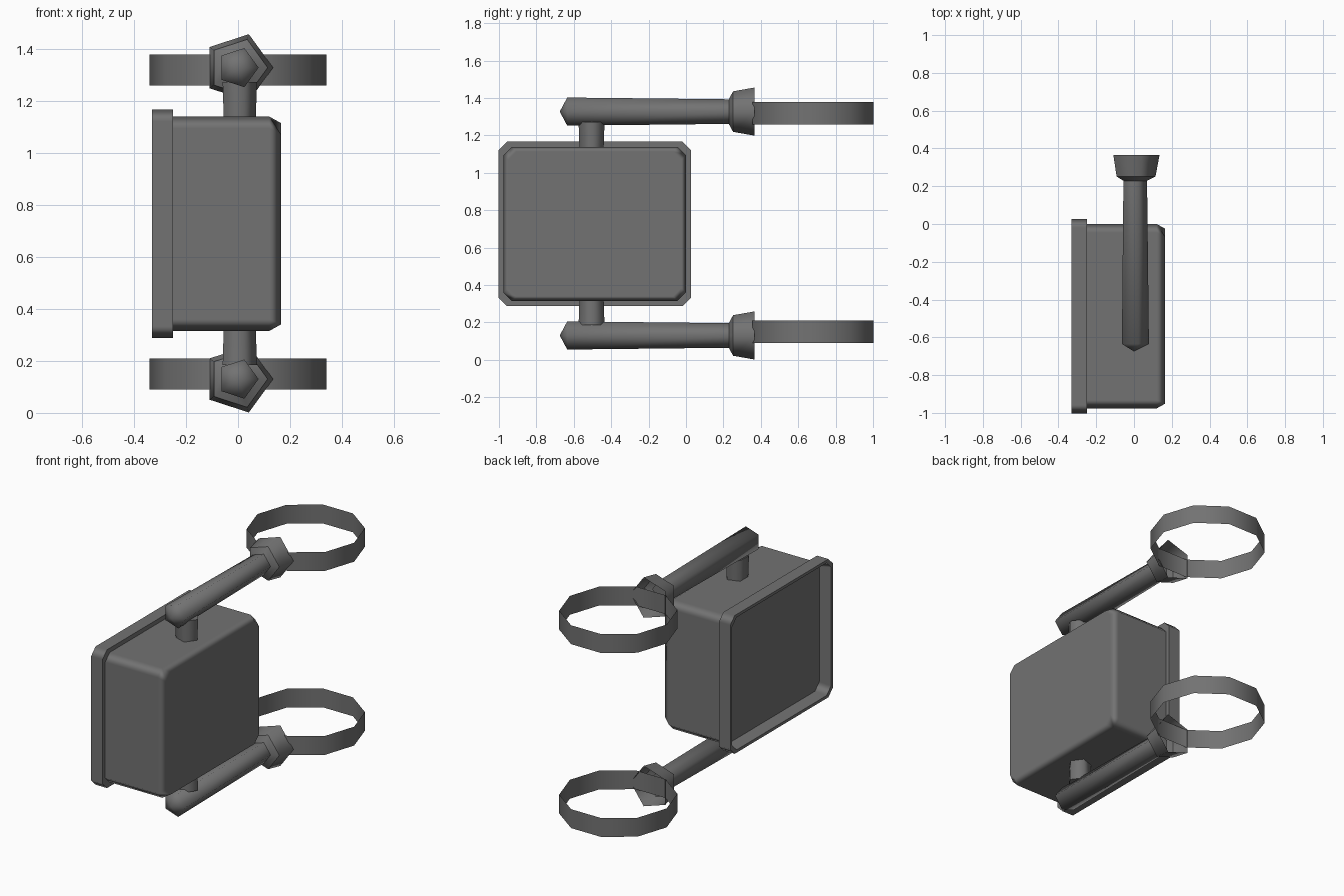
import bpy, bmesh, math
from mathutils import Vector

if "Cube" in bpy.data.objects:
    bpy.data.objects.remove(bpy.data.objects["Cube"])

# Dark grey paint
paint = bpy.data.materials.new("dark_grey")
paint.diffuse_color = (0.17, 0.17, 0.17, 1)
paint.use_nodes = True
paint.node_tree.nodes["Principled BSDF"].inputs["Base Color"].default_value = paint.diffuse_color


def loft(name, loops, cap_end=False, tip=None, smooth=80, crease=(), weighted=False):
    """Skin a series of equal-length point loops."""
    bm = bmesh.new()
    rows = [[bm.verts.new(p) for p in loop] for loop in loops]
    n = len(rows[0])
    for a, b in zip(rows, rows[1:]):
        for i in range(n):
            j = (i + 1) % n
            bm.faces.new((a[i], a[j], b[j], b[i]))
    if cap_end:
        bm.faces.new(rows[-1])
    if tip:
        t = bm.verts.new(tip)
        for i in range(n):
            bm.faces.new((rows[0][(i + 1) % n], rows[0][i], t))
    for k in crease:
        for i in range(n):
            bm.edges.get((rows[k][i], rows[k][(i + 1) % n])).smooth = False
    bmesh.ops.recalc_face_normals(bm, faces=bm.faces)
    mesh = bpy.data.meshes.new(name)
    bm.to_mesh(mesh)
    bm.free()
    mesh.materials.append(paint)
    ob = bpy.data.objects.new(name, mesh)
    bpy.context.collection.objects.link(ob)
    bpy.ops.object.select_all(action='DESELECT')
    ob.select_set(True)
    bpy.context.view_layer.objects.active = ob
    bpy.ops.object.shade_smooth_by_angle(angle=math.radians(smooth))
    if weighted:
        mod = ob.modifiers.new("flat_faces", 'WEIGHTED_NORMAL')
        mod.keep_sharp = True
        mod.weight = 100
    return ob


def octagon(x, inset, chamfer=0.045, grow=0.0):
    """Rectangle with cut corners in the yz plane, around the box centre."""
    cy, cz = -0.488, 0.727
    hy, hz = 0.488 + grow - inset, 0.412 + grow - inset
    c = chamfer
    pts = [(hy, hz - c), (hy - c, hz), (c - hy, hz), (-hy, hz - c),
           (-hy, c - hz), (c - hy, -hz), (hy - c, -hz), (hy, c - hz)]
    return [(x, cy + y, cz + z) for y, z in pts]


def ngon(n, r, center, axis):
    """Regular polygon around the given axis, first corner towards +x."""
    out = []
    for i in range(n):
        a = 2 * math.pi * i / n
        u, v = r * math.cos(a), r * math.sin(a)
        off = (u, 0, v) if axis == 'Y' else (u, v, 0)
        out.append(Vector(center) + Vector(off))
    return out


# Box body with softened outer edges
loft("housing_body", [octagon(-0.25, 0), octagon(0.12, 0), octagon(0.165, 0.025)],
     cap_end=True, smooth=70, weighted=True)

# Raised rim with a recessed panel on the -x side
loft("housing_rim", [octagon(-0.25, 0), octagon(-0.25, 0, grow=0.027),
                     octagon(-0.33, 0, grow=0.027), octagon(-0.33, 0, grow=0.009),
                     octagon(-0.255, 0, grow=-0.002)],
     cap_end=True, smooth=50, weighted=True)

# Upper and lower brackets: arm, flared cup, clamp ring, post
for side, z, ring_z, post_z in (("upper", 1.327, 1.318, (1.13, 1.272)),
                                ("lower", 0.13, 0.15, (0.325, 0.185))):
    loft(side + "_arm", [ngon(5, 0.079, (0, -0.635, z), 'Y'),
                         ngon(5, 0.069, (0, 0.24, z), 'Y')],
         cap_end=True, tip=(0, -0.675, z))
    loft(side + "_cup", [ngon(5, 0.068, (0, 0.228, z), 'Y'),
                         ngon(5, 0.114, (0, 0.252, z), 'Y'),
                         ngon(5, 0.135, (0, 0.365, z), 'Y')], crease=(1,))
    loft(side + "_clamp_ring", [ngon(10, 0.34, (0, 0.68, ring_z - 0.06), 'Z'),
                                ngon(10, 0.34, (0, 0.68, ring_z + 0.06), 'Z')])
    loft(side + "_post", [ngon(5, 0.068, (0, -0.505, post_z[0]), 'Z'),
                          ngon(5, 0.073, (0, -0.505, post_z[1]), 'Z')],
         cap_end=True)
